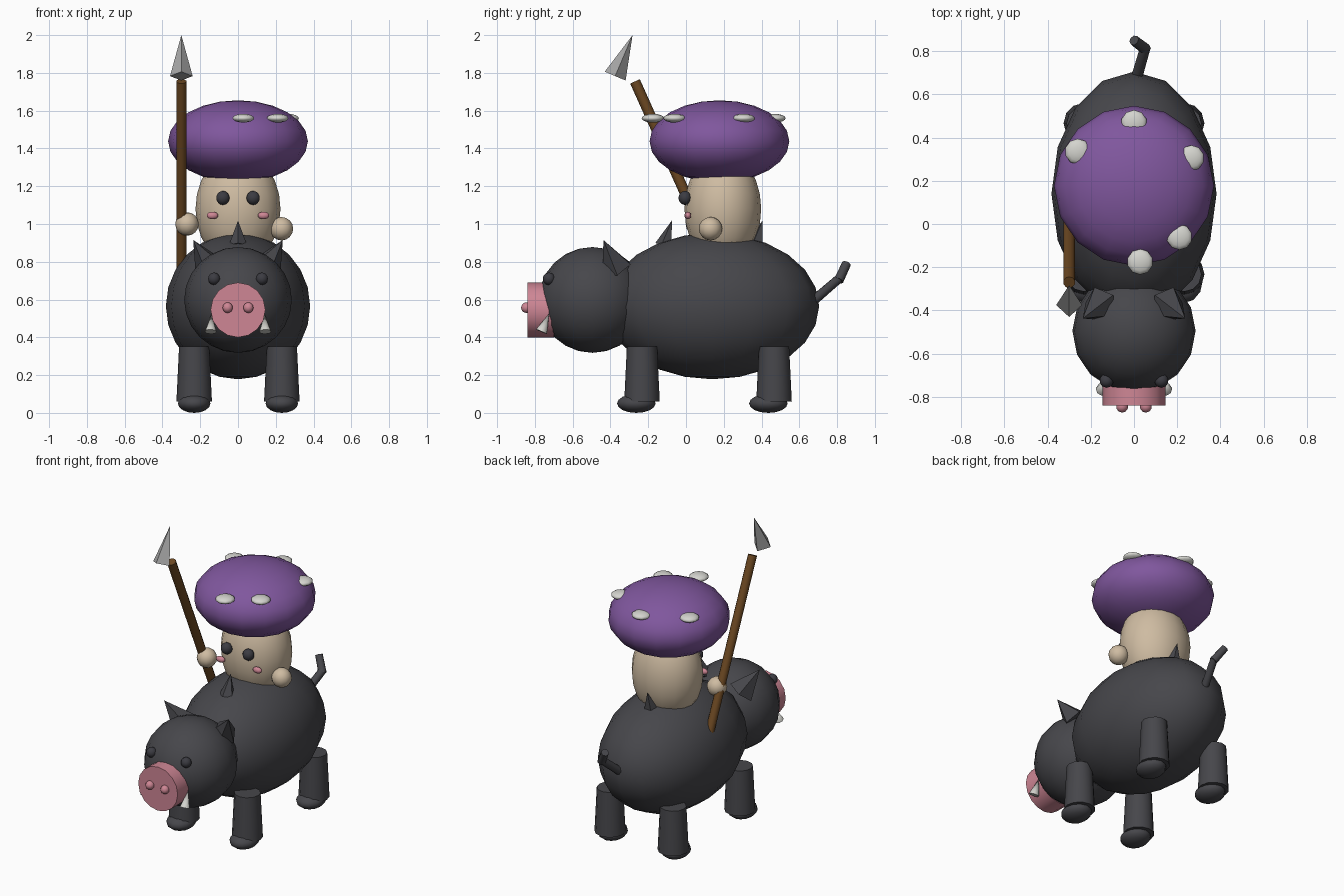
import bpy, math
from mathutils import Vector, Matrix

if "Cube" in bpy.data.objects:
    bpy.data.objects.remove(bpy.data.objects["Cube"])


def material(name, rgb):
    m = bpy.data.materials.new(name)
    m.diffuse_color = (*rgb, 1)
    m.use_nodes = True
    m.node_tree.nodes["Principled BSDF"].inputs["Base Color"].default_value = m.diffuse_color
    return m


DARK = material("charcoal hide", (0.062, 0.062, 0.070))
EYE = material("eye black", (0.045, 0.045, 0.055))
PURPLE = material("purple cap", (0.215, 0.095, 0.34))
CREAM = material("cream flesh", (0.62, 0.50, 0.36))
PINK = material("pink", (0.62, 0.24, 0.30))
WOOD = material("brown wood", (0.15, 0.065, 0.016))
IVORY = material("pale ivory", (0.66, 0.66, 0.62))
STEEL = material("grey steel", (0.40, 0.40, 0.40))


def finish(name, mat, smooth=True, angle=45):
    ob = bpy.context.object
    ob.name = name
    ob.data.materials.append(mat)
    if smooth:
        bpy.ops.object.shade_smooth_by_angle(angle=math.radians(angle))
    return ob


def ball(name, mat, loc, size, seg=16, rings=12):
    bpy.ops.mesh.primitive_uv_sphere_add(segments=seg, ring_count=rings, radius=1, location=loc)
    bpy.context.object.scale = size
    bpy.ops.object.transform_apply(location=False, rotation=False, scale=True)
    return finish(name, mat, angle=60)


def rod(name, mat, a, b, r1, r2, sides=12, smooth=True, twist=0.0):
    """Cylinder or cone running from point a to point b."""
    a, b = Vector(a), Vector(b)
    d = b - a
    bpy.ops.mesh.primitive_cone_add(vertices=sides, radius1=r1, radius2=r2, depth=d.length)
    ob = bpy.context.object
    ob.matrix_world = (Matrix.Translation((a + b) / 2)
                       @ d.to_track_quat('Z', 'Y').to_matrix().to_4x4()
                       @ Matrix.Rotation(twist, 4, 'Z'))
    return finish(name, mat, smooth)


# Boar body and head
ball("boar_body", DARK, (0, 0.14, 0.565), (0.382, 0.565, 0.387))
ball("boar_head", DARK, (0, -0.495, 0.598), (0.285, 0.285, 0.28))

# Snout with nostrils
rod("snout", PINK, (0, -0.70, 0.545), (0, -0.84, 0.545), 0.145, 0.145, 16)

for s, side in ((-1, "left"), (1, "right")):
    ball(f"nostril_{side}", PINK, (s * 0.055, -0.845, 0.557), (0.028, 0.028, 0.028), 10, 8)
    ball(f"boar_eye_{side}", EYE, (s * 0.127, -0.725, 0.71), (0.033, 0.033, 0.033), 10, 8)
    rod(f"tusk_{side}", IVORY, (s * 0.145, -0.765, 0.43), (s * 0.14, -0.725, 0.525),
        0.032, 0, 8)
    rod(f"ear_{side}", DARK, (s * 0.15, -0.37, 0.77), (s * 0.237, -0.437, 0.915),
        0.085, 0, 5, smooth=False)
    # Legs and hooves
    for y, end in ((-0.233, "front"), (0.466, "back")):
        rod(f"{end}_leg_{side}", DARK, (s * 0.232, y, 0.06), (s * 0.232, y, 0.352),
            0.094, 0.08, 12)
        ball(f"{end}_hoof_{side}", DARK, (s * 0.232, y - 0.03, 0.05), (0.086, 0.102, 0.05), 12, 8)
    # Rider's face
    ball(f"rider_eye_{side}", EYE, (s * 0.08, -0.005, 1.138), (0.037, 0.035, 0.037), 10, 8)
    ball(f"cheek_{side}", PINK, (s * 0.135, 0.01, 1.045), (0.032, 0.018, 0.02), 10, 8)

# Back bristles
for i, y in enumerate((-0.115, 0.125, 0.365)):
    rod(f"bristle_{i + 1}", DARK, (0, y, 0.885), (0, y + 0.04, 1.018), 0.05, 0, 5, smooth=False)

# Bent tail
rod("tail_base", DARK, (0.01, 0.67, 0.59), (0.052, 0.815, 0.715), 0.026, 0.024, 8)
rod("tail_tip", DARK, (0.055, 0.808, 0.70), (0.0, 0.85, 0.79), 0.026, 0.024, 8)

# Mushroom rider
ball("rider_stem", CREAM, (0, 0.195, 1.08), (0.225, 0.203, 0.30))
ball("rider_cap", PURPLE, (0, 0.177, 1.438), (0.37, 0.37, 0.217))
ball("hand_left", CREAM, (-0.27, 0.06, 1.0), (0.062, 0.062, 0.062), 12, 8)
ball("hand_right", CREAM, (0.23, 0.13, 0.975), (0.062, 0.062, 0.062), 12, 8)

# Cap spots
spots = [(0.028, -0.175), (0.21, -0.06), (0.265, 0.305), (0, 0.468), (-0.26, 0.335)]
for i, (x, y) in enumerate(spots):
    ball(f"cap_spot_{i + 1}", IVORY, (x, y, 1.56), (0.06, 0.06, 0.023), 10, 8)

# Spear
rod("spear_shaft", WOOD, (-0.3, 0.185, 0.74), (-0.3, -0.27, 1.755), 0.028, 0.028, 10)
rod("spear_head", STEEL, (-0.3, -0.375, 1.783), (-0.3, -0.283, 2.0), 0.06, 0, 4, smooth=False)
